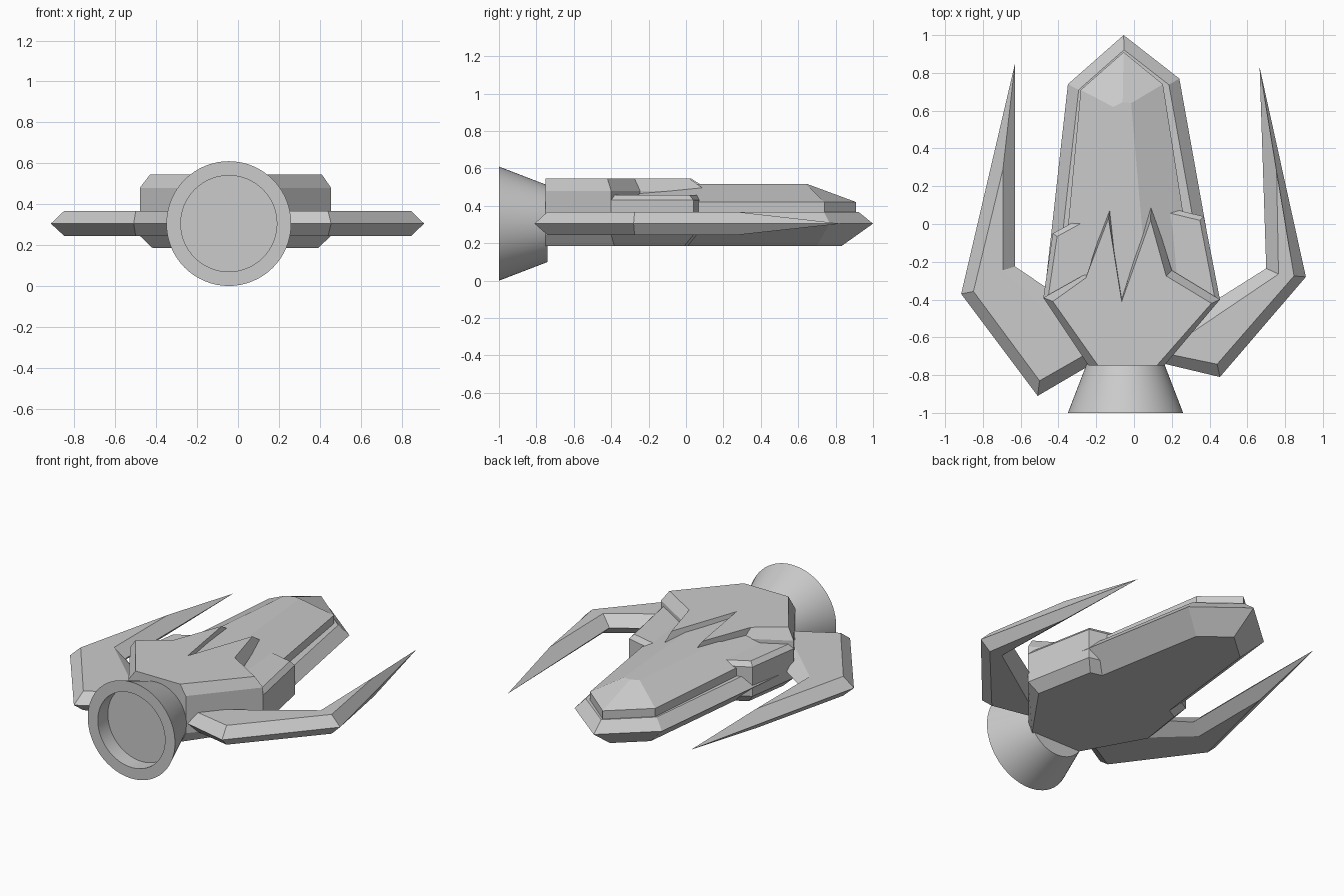
import bpy, bmesh, math

if "Cube" in bpy.data.objects:
    bpy.data.objects.remove(bpy.data.objects["Cube"])


def loft(name, loops):
    """Solid skinned through stacked loops of (z or z list, [(x, y), ...])."""
    bm = bmesh.new()
    rings = []
    for z, pts in loops:
        zs = z if isinstance(z, list) else [z] * len(pts)
        rings.append([bm.verts.new((x, y, h)) for (x, y), h in zip(pts, zs)])
    n = len(rings[0])
    for a, b in zip(rings, rings[1:]):
        for i in range(n):
            j = (i + 1) % n
            bm.faces.new((a[i], a[j], b[j], b[i]))
    bm.faces.new(rings[0])
    bm.faces.new(rings[-1])
    bmesh.ops.remove_doubles(bm, verts=bm.verts, dist=1e-4)
    bmesh.ops.recalc_face_normals(bm, faces=bm.faces)
    me = bpy.data.meshes.new(name)
    bm.to_mesh(me)
    bm.free()
    ob = bpy.data.objects.new(name, me)
    bpy.context.collection.objects.link(ob)
    return ob


def inset(pts, d, keep_y=-0.75):
    """Offset a counter-clockwise outline inwards, keeping the rear edge in place."""
    out = []
    n = len(pts)
    for i in range(n):
        (ax, ay), (bx, by), (cx, cy) = pts[i - 1], pts[i], pts[(i + 1) % n]
        l1, l2 = math.hypot(bx - ax, by - ay), math.hypot(cx - bx, cy - by)
        n1 = (-(by - ay) / l1, (bx - ax) / l1)
        n2 = (-(cy - by) / l2, (cx - bx) / l2)
        k = d / (1 + n1[0] * n2[0] + n1[1] * n2[1])
        y = by if by == keep_y else by + k * (n1[1] + n2[1])
        out.append((bx + k * (n1[0] + n2[0]), y))
    return out


# long lower hull with a chamfered pointed nose
hull = [(-0.055, 1.0), (-0.35, 0.74), (-0.475, -0.38), (-0.24, -0.75),
        (0.16, -0.75), (0.45, -0.40), (0.24, 0.77)]
loft("lower_hull", [(0.185, inset(hull, 0.13)), (0.305, hull), (0.368, inset(hull, 0.06))])

# broad shoulders around the rear half
shoulder = [(-0.10, 0.13), (-0.43, -0.05), (-0.48, -0.39), (-0.24, -0.75),
            (0.16, -0.75), (0.455, -0.40), (0.37, 0.04), (0.08, 0.11)]
loft("shoulders", [(0.185, inset(shoulder, 0.06)), (0.245, shoulder),
                   (0.43, shoulder), (0.457, inset(shoulder, 0.025))])

# faceted canopy
base = [(-0.055, 0.91), (-0.282, 0.71), (-0.39, -0.45), (0.34, -0.45), (0.153, 0.74)]
roof = [(-0.06, 0.645), (-0.11, 0.62), (-0.22, -0.45), (0.08, -0.45), (-0.015, 0.64)]
loft("canopy", [(0.34, base), (0.42, base), (0.518, roof)])

# raised rear plate with two forward spikes
plate = [(-0.48, -0.39), (-0.24, -0.75), (0.16, -0.75), (0.455, -0.40), (0.20, -0.245),
         (0.09, 0.11), (-0.065, -0.38), (-0.12, 0.13), (-0.23, -0.25)]
plate_top = [(-0.43, -0.41), (-0.19, -0.75), (0.12, -0.75), (0.41, -0.42), (0.17, -0.275),
             (0.088, 0.02), (-0.065, -0.41), (-0.135, 0.03), (-0.255, -0.285)]
loft("rear_plate", [(0.36, plate), (0.48, plate), (0.545, plate_top)])

# swept side blades: mid outline and the inset flat shared by top and bottom
blades = {
    "left_blade": (
        [(-0.63, 0.85), (-0.915, -0.37), (-0.51, -0.91), (-0.22, -0.74), (-0.25, -0.48), (-0.63, -0.225)],
        [(-0.694, 0.29), (-0.85, -0.357), (-0.50, -0.83), (-0.22, -0.67), (-0.25, -0.66), (-0.694, -0.245)]),
    "right_blade": (
        [(0.665, 0.83), (0.91, -0.28), (0.455, -0.81), (0.14, -0.735), (0.20, -0.55), (0.70, -0.235)],
        [(0.757, 0.28), (0.847, -0.275), (0.44, -0.742), (0.14, -0.68), (0.18, -0.66), (0.765, -0.27)]),
}
# the right blade's inner outline sits clear of its ridge
for name, (mid, flat) in blades.items():
    if name == "right_blade":
        flat[0], flat[5] = (0.70, 0.29), (0.705, -0.27)
        mid[5] = (0.765, -0.235)
        # swap so that the ridge lies outside the inner edge
        flat[0], flat[5], mid[5] = (0.755, 0.28), (0.765, -0.265), (0.70, -0.235)
    loft(name, [(0.245, flat), (0.305, mid), (0.367, flat)])

# flared exhaust nozzle with a recessed disc
SEG = 64
profile = [(0.205, -0.74), (0.305, -1.0), (0.235, -1.0), (0.235, -0.90)]
bm = bmesh.new()
rings = []
for r, y in profile:
    rings.append([bm.verts.new((-0.045 + r * math.cos(2 * math.pi * i / SEG), y,
                                0.305 + r * math.sin(2 * math.pi * i / SEG)))
                  for i in range(SEG)])
for a, b in zip(rings, rings[1:]):
    for i in range(SEG):
        j = (i + 1) % SEG
        bm.faces.new((a[i], a[j], b[j], b[i]))
bm.faces.new(rings[0])
bm.faces.new(rings[-1])
bmesh.ops.recalc_face_normals(bm, faces=bm.faces)
me = bpy.data.meshes.new("exhaust_nozzle")
bm.to_mesh(me)
bm.free()
nozzle = bpy.data.objects.new("exhaust_nozzle", me)
bpy.context.collection.objects.link(nozzle)
bpy.context.view_layer.objects.active = nozzle
nozzle.select_set(True)
bpy.ops.object.shade_smooth_by_angle(angle=math.radians(30))
